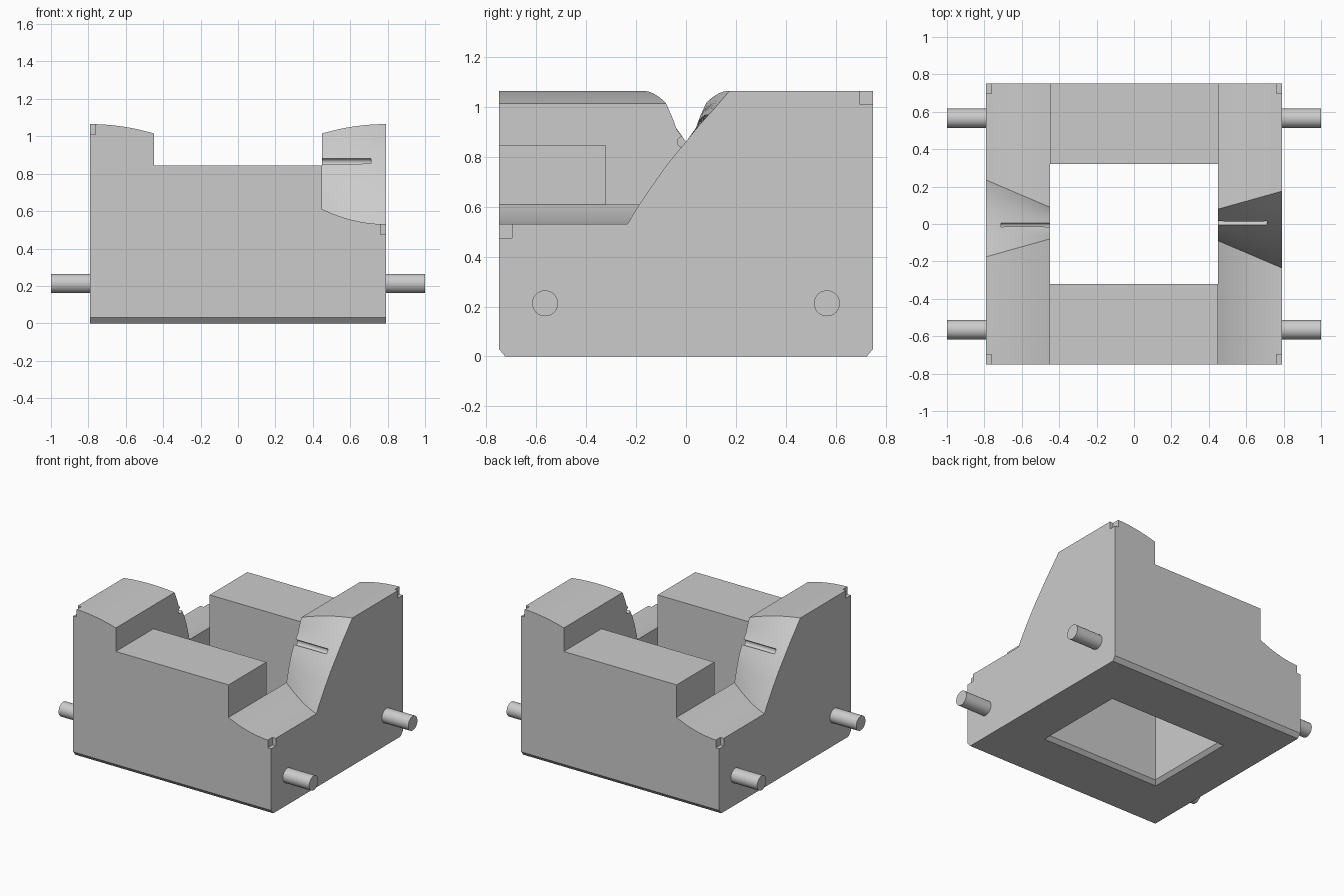
import bpy
import bmesh
from math import pi
from mathutils import Matrix, Vector

cube = bpy.data.objects.get("Cube")
if cube:
    bpy.data.objects.remove(cube, do_unlink=True)

grey = bpy.data.materials.new("plain_grey")
grey.use_nodes = True
grey.diffuse_color = (0.6, 0.6, 0.6, 1)
grey.node_tree.nodes["Principled BSDF"].inputs["Base Color"].default_value = (0.6, 0.6, 0.6, 1)

INNER, OUTER, DEPTH, HOLE = 0.45, 0.79, 0.75, 0.32
CHAMFER, LIP = 0.025, 0.03


def add_object(name, mesh, turn=0):
    ob = bpy.data.objects.new(name, mesh)
    ob.rotation_euler.z = turn
    bpy.context.collection.objects.link(ob)
    return ob


def from_bmesh(name, bm):
    bmesh.ops.recalc_face_normals(bm, faces=bm.faces)
    mesh = bpy.data.meshes.new(name)
    bm.to_mesh(mesh)
    bm.free()
    mesh.materials.append(grey)
    return add_object(name, mesh)


def loft(name, xs, profile):
    """Skin closed y-z profiles placed along x and cap both ends."""
    bm = bmesh.new()
    rings = [[bm.verts.new((x, y, z)) for y, z in profile(x)] for x in xs]
    for a, b in zip(rings, rings[1:]):
        for i in range(len(a)):
            j = (i + 1) % len(a)
            bm.faces.new((a[i], a[j], b[j], b[i]))
    bm.faces.new(rings[0])
    bm.faces.new(rings[-1])
    return from_bmesh(name, bm)


def box(name, low, high):
    low, high = Vector(low), Vector(high)
    bm = bmesh.new()
    bmesh.ops.create_cube(bm, size=1, matrix=Matrix.Translation((low + high) / 2)
                          @ Matrix.Diagonal((high - low).to_4d()))
    return from_bmesh(name, bm)


def rod(name, x0, x1, y, z, radius, sides=32):
    bm = bmesh.new()
    bmesh.ops.create_cone(bm, cap_ends=True, segments=sides, radius1=radius, radius2=radius,
                          depth=x1 - x0, matrix=Matrix.Translation(((x0 + x1) / 2, y, z))
                          @ Matrix.Rotation(pi / 2, 4, "Y"))
    return from_bmesh(name, bm)


def carve(ob, cutters):
    """Subtract the cutters and keep the finished mesh."""
    for c in cutters:
        mod = ob.modifiers.new("cut", "BOOLEAN")
        mod.operation, mod.solver, mod.object = "DIFFERENCE", "EXACT", c
    bpy.context.view_layer.update()
    graph = bpy.context.evaluated_depsgraph_get()
    mesh = bpy.data.meshes.new_from_object(ob.evaluated_get(graph))
    ob.modifiers.clear()
    ob.data = mesh


# Side wall: low shelf in front, twisted ramp in the middle, high shelf behind
RAMP = [  # height fraction, y at inner face, y at outer face
    (0, -0.09, -0.235), (0.12, -0.078, -0.197), (0.27, -0.061, -0.143),
    (0.45, -0.035, -0.075), (0.62, 0, 0), (0.74, 0.037, 0.052),
    (0.86, 0.055, 0.11), (1, 0.08, 0.175)]


def wall_profile(x):
    t = (OUTER - x) / (OUTER - INNER)
    low, high = 0.53 + 0.08 * t * t, 1.065 - 0.05 * t * t
    ramp = [(yo + (yi - yo) * t, low + f * (high - low)) for f, yi, yo in RAMP]
    return ([(CHAMFER - DEPTH, 0), (-DEPTH, LIP), (-DEPTH, low)] + ramp
            + [(DEPTH, high), (DEPTH, LIP), (DEPTH - CHAMFER, 0)])


STEPS = 14
wall = loft("left_wall", [INNER + (OUTER - INNER) * i / STEPS for i in range(STEPS + 1)],
            wall_profile)

# Front bar between the walls
bar = loft("front_bar", [-INNER, INNER], lambda x: [
    (CHAMFER - DEPTH, 0), (-DEPTH, LIP), (-DEPTH, 0.845), (-HOLE, 0.845), (-HOLE, 0)])

# Cutters: bevel round the bottom opening, ramp groove, corner notches
bm = bmesh.new()
bmesh.ops.create_cube(bm, size=0.2)
for v in bm.verts:
    grow = CHAMFER - v.co.z
    v.co.x = (INNER + grow) * (1 if v.co.x > 0 else -1)
    v.co.y = (HOLE + grow) * (1 if v.co.y > 0 else -1)
bevel = from_bmesh("opening_bevel_cutter", bm)
groove = rod("groove_cutter", 0.4, 0.71, 0.014, 0.86, 0.021, 24)
low_notch = box("low_notch_cutter", (0.763, -0.8, 0.475), (0.85, -0.697, 0.6))
high_notch = box("high_notch_cutter", (0.763, 0.697, 1.01), (0.85, 0.8, 1.2))
cutters = [bevel, groove, low_notch, high_notch]
carve(wall, cutters)
carve(bar, [bevel])
for c in cutters:
    bpy.data.objects.remove(c, do_unlink=True)

# Opposite wall and bar are half-turn copies
parts = [wall, bar, add_object("right_wall", wall.data.copy(), pi),
         add_object("back_bar", bar.data.copy(), pi)]

# Four side pins
for side, sx in (("left", 1), ("right", -1)):
    for end, sy in (("front", -1), ("back", 1)):
        xs = sorted((sx * (OUTER - 0.02), sx))
        parts.append(rod(f"{side}_{end}_pin", xs[0], xs[1], sy * 0.565, 0.213, 0.052))

bpy.ops.object.select_all(action="DESELECT")
for p in parts:
    p.select_set(True)
bpy.context.view_layer.objects.active = wall
bpy.ops.object.shade_smooth_by_angle(angle=pi / 6)
